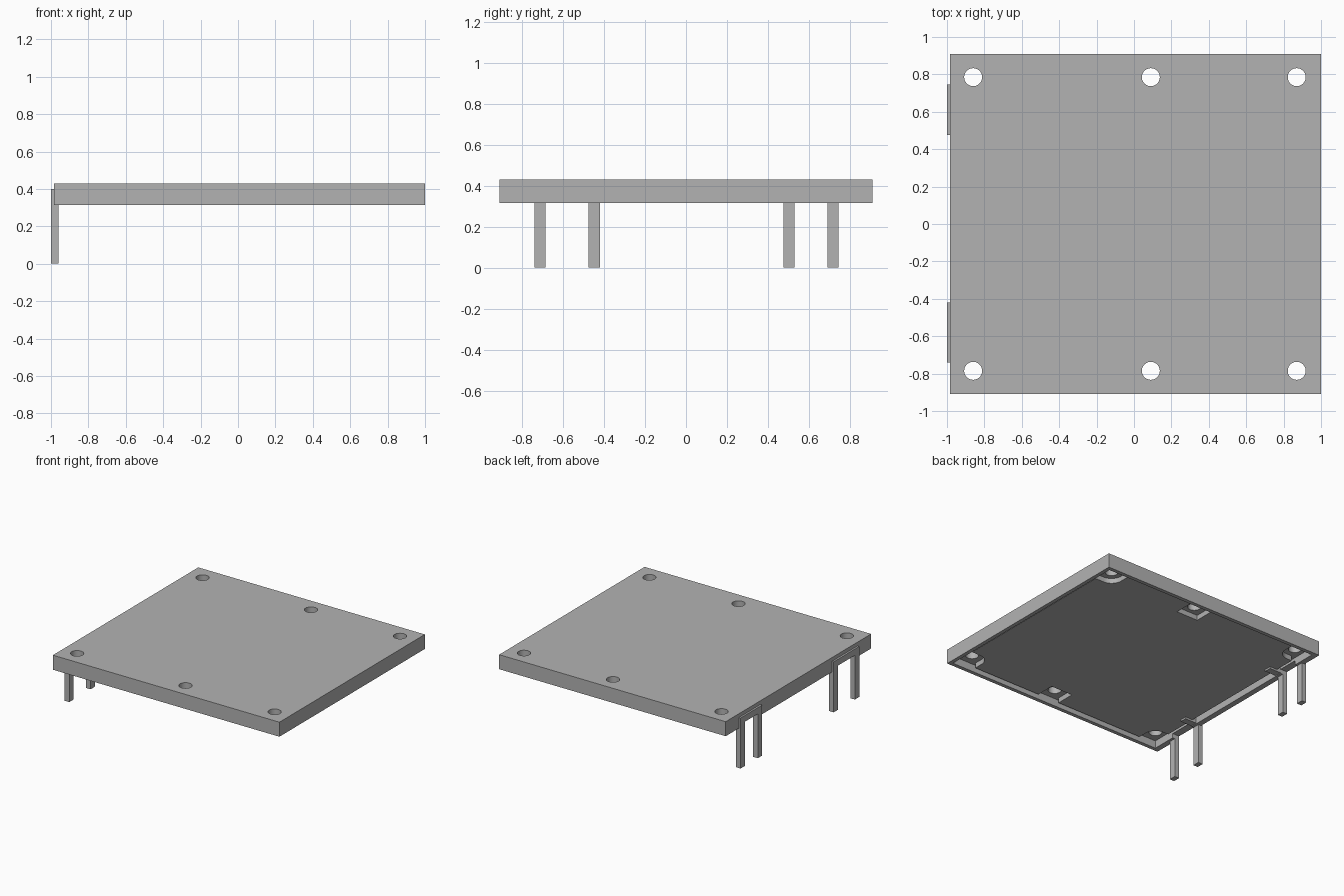
import bpy
import bmesh
from mathutils import Matrix

if "Cube" in bpy.data.objects:
    bpy.data.objects.remove(bpy.data.objects["Cube"])

grey = bpy.data.materials.new("plain grey")
grey.use_nodes = True
grey.diffuse_color = (0.45, 0.45, 0.45, 1)
grey.node_tree.nodes["Principled BSDF"].inputs["Base Color"].default_value = (0.45, 0.45, 0.45, 1)


def finish(name, bm):
    mesh = bpy.data.meshes.new(name)
    bm.to_mesh(mesh)
    bm.free()
    mesh.materials.append(grey)
    obj = bpy.data.objects.new(name, mesh)
    bpy.context.collection.objects.link(obj)
    return obj


def add_box(bm, x, y, z):
    centre = [(a + b) / 2 for a, b in (x, y, z)]
    size = [abs(b - a) for a, b in (x, y, z)]
    bmesh.ops.create_cube(bm, size=1, matrix=Matrix.Translation(centre) @ Matrix.Diagonal((*size, 1)))


def box(name, x, y, z):
    bm = bmesh.new()
    add_box(bm, x, y, z)
    return finish(name, bm)


def cylinder(name, x, y, radius, z):
    bm = bmesh.new()
    bmesh.ops.create_cone(bm, cap_ends=True, segments=40, radius1=radius, radius2=radius,
                          depth=z[1] - z[0], matrix=Matrix.Translation((x, y, sum(z) / 2)))
    return finish(name, bm)


def cut(target, cutter):
    mod = target.modifiers.new("cut", 'BOOLEAN')
    mod.operation = 'DIFFERENCE'
    mod.solver = 'EXACT'
    mod.object = cutter
    cutter.hide_render = True
    bpy.context.view_layer.objects.active = target
    bpy.ops.object.modifier_apply(modifier=mod.name)
    bpy.data.objects.remove(cutter)


LEFT, RIGHT, DEPTH = -0.985, 1.0, 0.91
BOTTOM, PANEL, ROOF, TOP = 0.315, 0.335, 0.375, 0.43
WALL, GROOVE = 0.03, 0.055
HOLES_X, HOLE_Y = (-0.86, 0.09, 0.87), 0.785
# Start and end of each wire clip along y
CLIPS = ((-0.74, -0.42), (0.475, 0.745))
LEG = 0.055

# Lid: a slab hollowed from below, leaving a thin skirt
lid = box("lid", (LEFT, RIGHT), (-DEPTH, DEPTH), (BOTTOM, TOP))
cut(lid, box("pocket", (LEFT + 0.045, RIGHT - WALL), (WALL - DEPTH, DEPTH - WALL), (0.2, ROOF)))

# Raised panel under the lid
panel = box("inner_panel", (LEFT + 0.08, RIGHT - GROOVE),
            (GROOVE - DEPTH, DEPTH - GROOVE), (PANEL, ROOF + 0.005))

# Screw holes and the clearance around each one
for x in HOLES_X:
    for side in (-1, 1):
        y = side * HOLE_Y
        cut(lid, cylinder("drill", x, y, 0.048, (0.2, 0.6)))
        if x == HOLES_X[1]:
            cut(panel, box("clearance", (x - 0.095, x + 0.095), (y - side * 0.08, side), (0.2, 0.6)))
        else:
            cut(panel, cylinder("clearance", x, y, 0.09, (0.2, 0.6)))
            edge = 1.1 if x > 0 else -1.1
            cut(panel, box("clearance", (x, edge), (y - side * 0.09, side), (0.2, 0.6)))
            cut(panel, box("clearance", (x - 0.09 * edge / 1.1, edge), (y, side), (0.2, 0.6)))

# Skirt notches between the clip legs
for start, end in CLIPS:
    cut(lid, box("notch", (-1.1, LEFT + 0.06), (start + LEG, end - LEG), (0.2, 0.35)))


# Wire clips: inverted U staples on the right-hand edge
for name, (start, end) in zip(("front_clip", "back_clip"), CLIPS):
    bm = bmesh.new()
    xs = (-1.0, -0.96)
    for y in (start, end - LEG):
        add_box(bm, xs, (y, y + LEG), (0, 0.35))
    add_box(bm, xs, (start, end), (0.35, 0.4))
    finish(name, bm)
    # Rib behind the inner leg
    inner = end - LEG if end < 0 else start
    box(name + "_rib", (-0.95, -0.84), (inner, inner + LEG), (BOTTOM + 0.005, ROOF + 0.005))

# Smooth the round walls, keep the edges sharp
for obj in (lid, panel):
    bpy.ops.object.select_all(action='DESELECT')
    obj.select_set(True)
    bpy.context.view_layer.objects.active = obj
    bpy.ops.object.shade_smooth_by_angle(angle=0.52)
